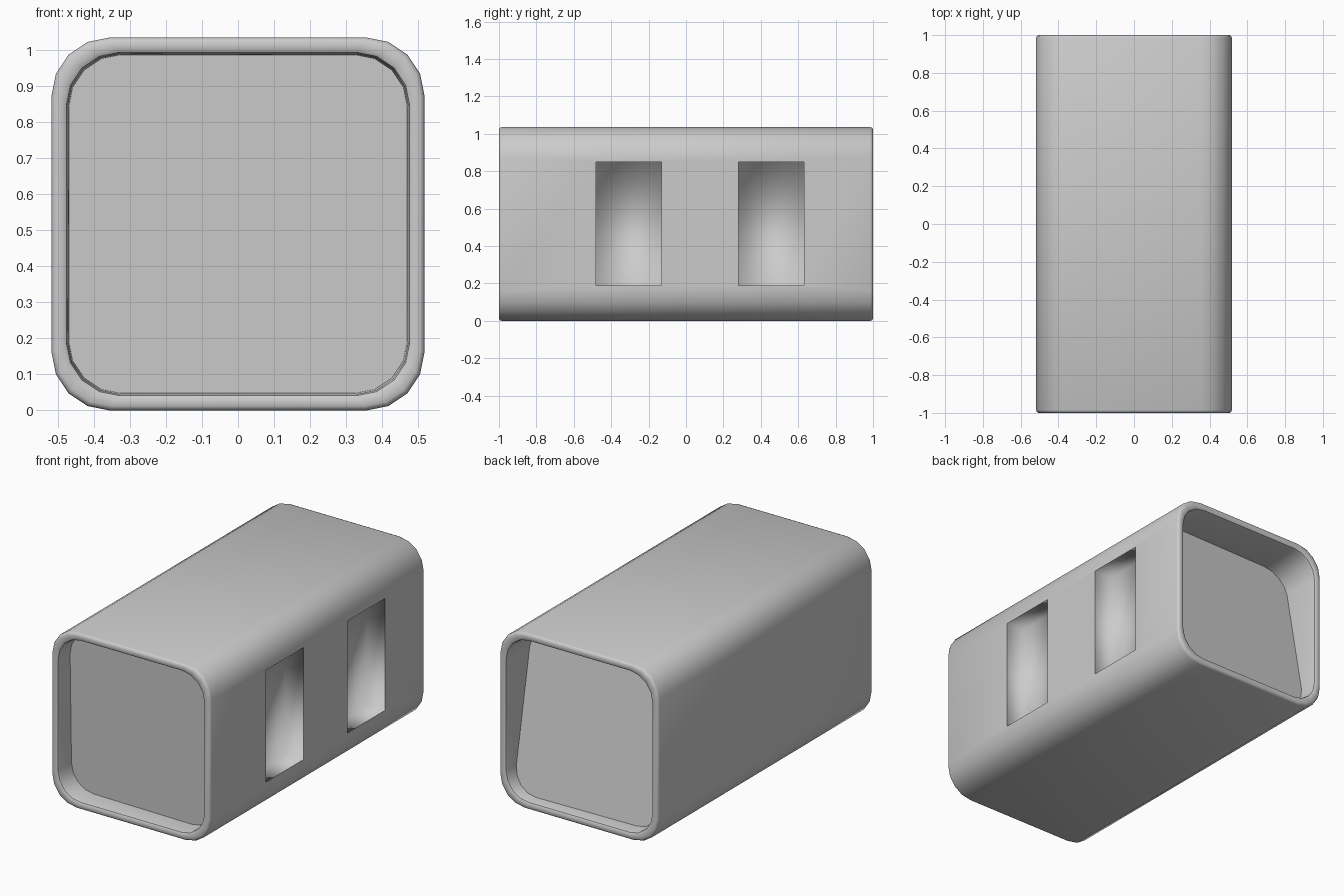
import bpy, bmesh, math

if "Cube" in bpy.data.objects:
    bpy.data.objects.remove(bpy.data.objects["Cube"])

MID = 0.518          # centre height of the square section
SEG = 4              # segments per rounded corner


def ring(bm, half, radius, depth):
    """Rounded-square loop; depth(x, z) gives the y position."""
    verts = []
    for k, (sx, sz) in enumerate([(1, 1), (-1, 1), (-1, -1), (1, -1)]):
        for i in range(SEG + 1):
            a = math.pi / 2 * (k + i / SEG)
            x = sx * (half - radius) + radius * math.cos(a)
            z = MID + sz * (half - radius) + radius * math.sin(a)
            verts.append(bm.verts.new((x, depth(x, z), z)))
    return verts


def at(y):
    return lambda x, z: y


def front_panel(x, z):
    return -1 + 0.115 - 0.02 * x - 0.02 * z


def back_panel(x, z):
    return 1 - (0.065 + 0.19 * z - 0.02 * x)


def link(obj_name, bm):
    bmesh.ops.recalc_face_normals(bm, faces=bm.faces)
    mesh = bpy.data.meshes.new(obj_name)
    bm.to_mesh(mesh)
    bm.free()
    obj = bpy.data.objects.new(obj_name, mesh)
    bpy.context.collection.objects.link(obj)
    return obj


# Housing: sunken front panel, rounded rim, outer walls, rim, slanted back panel
bm = bmesh.new()
rim = [(0.473, 0.145, 0.02), (0.477, 0.148, 0.006), (0.486, 0.150, 0.0),
       (0.506, 0.155, 0.0), (0.514, 0.160, 0.005), (0.518, 0.162, 0.015)]
loops = [ring(bm, 0.470, 0.145, front_panel)]
loops += [ring(bm, h, r, at(-1 + d)) for h, r, d in rim]
loops += [ring(bm, h, r, at(1 - d)) for h, r, d in reversed(rim)]
loops.append(ring(bm, 0.470, 0.145, back_panel))
n = len(loops[0])
for a, b in zip(loops, loops[1:]):
    for i in range(n):
        j = (i + 1) % n
        bm.faces.new((a[i], a[j], b[j], b[i]))
bm.faces.new(loops[0])
bm.faces.new(loops[-1])
body = link("housing", bm)
bpy.context.view_layer.objects.active = body
body.select_set(True)

# Two window pockets in the right wall
POCKET_X = 0.40
for y0, y1 in ((-0.48, -0.13), (0.28, 0.63)):
    bm = bmesh.new()
    bmesh.ops.create_cube(bm, size=1)
    for v in bm.verts:
        v.co.y = y1 if v.co.y > 0 else y0
        v.co.z = 0.85 if v.co.z > 0 else 0.19
        v.co.x = POCKET_X if v.co.x < 0 else 0.6
    cutter = link("window_cutter", bm)
    cutter.hide_render = True
    mod = body.modifiers.new("window", "BOOLEAN")
    mod.operation = "DIFFERENCE"
    mod.solver = "EXACT"
    mod.object = cutter
    bpy.ops.object.modifier_apply(modifier=mod.name)
    bpy.data.objects.remove(cutter)

# Smooth shading, with soft creases inside the pockets
bpy.ops.object.shade_smooth_by_angle(angle=math.radians(40))
verts = body.data.vertices
for e in body.data.edges:
    if any(abs(verts[i].co.x - POCKET_X) < 1e-3 and abs(verts[i].co.y) < 0.7
           for i in e.vertices):
        e.use_edge_sharp = False
